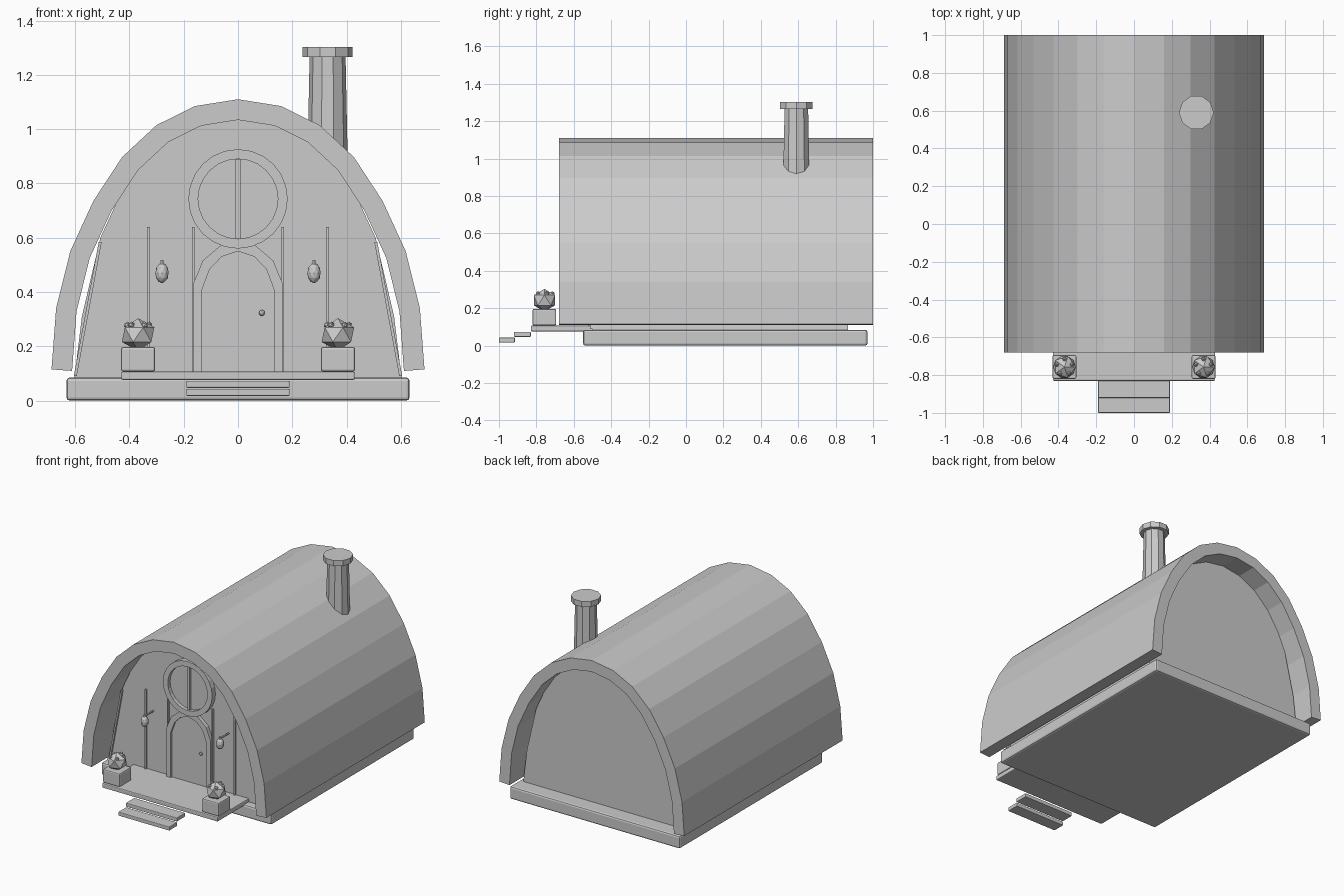
import bpy, bmesh, math
from mathutils import Vector, Matrix

if "Cube" in bpy.data.objects:
    bpy.data.objects.remove(bpy.data.objects["Cube"])


def finish(name, bm):
    bmesh.ops.recalc_face_normals(bm, faces=bm.faces)
    me = bpy.data.meshes.new(name)
    bm.to_mesh(me)
    bm.free()
    ob = bpy.data.objects.new(name, me)
    bpy.context.collection.objects.link(ob)
    return ob


def box(name, x, y, z, bevel=0.0):
    bm = bmesh.new()
    bmesh.ops.create_cube(bm, size=1)
    for v in bm.verts:
        v.co = Vector([(r[0] + r[1]) / 2 + c * (r[1] - r[0]) for c, r in zip(v.co, (x, y, z))])
    ob = finish(name, bm)
    if bevel:
        m = ob.modifiers.new("bevel", 'BEVEL')
        m.width, m.segments = bevel, 2
    return ob


def slab(name, pts, y0, y1):
    """Extrude an x-z outline along y."""
    bm = bmesh.new()
    a = [bm.verts.new((x, y0, z)) for x, z in pts]
    b = [bm.verts.new((x, y1, z)) for x, z in pts]
    bm.faces.new(a)
    bm.faces.new(b)
    for i in range(len(a)):
        j = (i + 1) % len(a)
        bm.faces.new((a[i], a[j], b[j], b[i]))
    return finish(name, bm)


def band(name, outer, inner, y0, y1, closed=False):
    """Solid strip between two x-z lines, extruded along y."""
    bm = bmesh.new()
    loops = [[bm.verts.new((x, y, z)) for x, z in pts]
             for pts, y in ((outer, y0), (outer, y1), (inner, y1), (inner, y0))]
    n = len(outer)
    for i in range(n if closed else n - 1):
        j = (i + 1) % n
        for k in range(4):
            p, q = loops[k], loops[(k + 1) % 4]
            bm.faces.new((p[i], p[j], q[j], q[i]))
    if not closed:
        bm.faces.new([l[0] for l in loops])
        bm.faces.new([l[-1] for l in loops])
    return finish(name, bm)


def ball(name, c, r, scale=(1, 1, 1), sub=1):
    bm = bmesh.new()
    bmesh.ops.create_icosphere(bm, subdivisions=sub, radius=r,
                               matrix=Matrix.Translation(c) @ Matrix.Diagonal((*scale, 1)))
    return finish(name, bm)


def cone(name, c, r1, r2, depth, sides, rot=Matrix.Identity(4)):
    bm = bmesh.new()
    bmesh.ops.create_cone(bm, cap_ends=True, segments=sides, radius1=r1, radius2=r2,
                          depth=depth, matrix=Matrix.Translation(c) @ rot)
    return finish(name, bm)


def mirrored(half):
    """Right half outline, bottom to top centre, mirrored to the left."""
    return half + [(-x, z) for x, z in half[-2::-1]]


def circle(r, cz, n=24):
    return [(r * math.sin(2 * math.pi * i / n), cz + r * math.cos(2 * math.pi * i / n)) for i in range(n)]


# Curved roof shell, offset inwards for thickness
roof_out = mirrored([(.687, .115), (.67, .34), (.618, .55), (.533, .735), (.427, .897),
                     (.30, 1.015), (.158, 1.085), (0, 1.11)])
roof_in = []
for i, p in enumerate(roof_out):
    a = Vector(roof_out[max(i - 1, 0)])
    b = Vector(roof_out[min(i + 1, len(roof_out) - 1)])
    t = (b - a).normalized()
    roof_in.append(tuple(Vector(p) + Vector((-t.y, t.x)) * .076))
band("roof", roof_out, roof_in, -.68, 1.0)

# Cabin body and floor
slab("cabin_body", mirrored([(.603, .08), (.575, .31), (.507, .60), (.415, .80), (.31, .92),
                             (.16, 1.03), (0, 1.06)]), -.50, .865)
box("foundation", (-.632, .632), (-.55, .97), (0, .085), .012)

# Porch and steps
box("porch", (-.43, .43), (-.83, -.48), (.076, .107), .006)
box("upper_step", (-.19, .19), (-.92, -.83), (.047, .073), .004)
box("lower_step", (-.19, .19), (-1.0, -.915), (.017, .043), .004)

# Door with arched frame and knob
arch_out = mirrored([(.165, .10), (.165, .43), (.13, .515), (.066, .57), (0, .585)])
arch_in = mirrored([(.132, .10), (.132, .41), (.104, .485), (.06, .53), (0, .55)])
band("door_frame", arch_out, arch_in, -.525, -.49)
slab("door", arch_in, -.512, -.49)
ball("door_knob", (.088, -.52, .323), .011, sub=2)

# Round window
band("window_frame", circle(.183, .743), circle(.147, .743), -.535, -.49, True)
slab("window_glass", circle(.15, .743), -.51, -.49)
box("window_bar", (-.009, .009), (-.525, -.50), (.597, .889))

# Wall battens, corner trims, lanterns and planters on both sides
lie = Matrix.Rotation(math.pi / 2, 4, 'X')
for s, side in ((-1, "left"), (1, "right")):
    for x in (.165, .33):
        box(f"batten_{side}", (s * x - .005, s * x + .005), (-.512, -.49), (.09, .64))
    slab(f"corner_trim_{side}", [(s * x, z) for x, z in
                                 ((.594, .09), (.605, .09), (.513, .585), (.502, .585))], -.512, -.49)
    cone(f"lantern_arm_{side}", (s * .28, -.545, .505), .006, .006, .10, 6, lie)
    ball(f"lantern_{side}", (s * .28, -.59, .47), .025, (1, 1, 1.5), 2)
    cone(f"lantern_cap_{side}", (s * .28, -.59, .508), .012, .005, .02, 6)
    px, py = s * .368, -.757
    box(f"planter_{side}", (px - .063, px + .063), (py - .063, py + .063), (.107, .197), .008)
    ball(f"bush_{side}", (px, py, .243), .067, (1, 1, .9))
    for i in range(5):
        a = i * 2 * math.pi / 5 + .3
        ball(f"flower_{side}", (px + .042 * math.cos(a), py + .042 * math.sin(a), .278), .013)

# Chimney
turn = Matrix.Rotation(math.pi / 2, 4, 'Z')
cone("chimney", (.33, .59, 1.06), .075, .066, .44, 10, turn)
cone("chimney_cap", (.33, .59, 1.284), .092, .092, .037, 10, turn)
